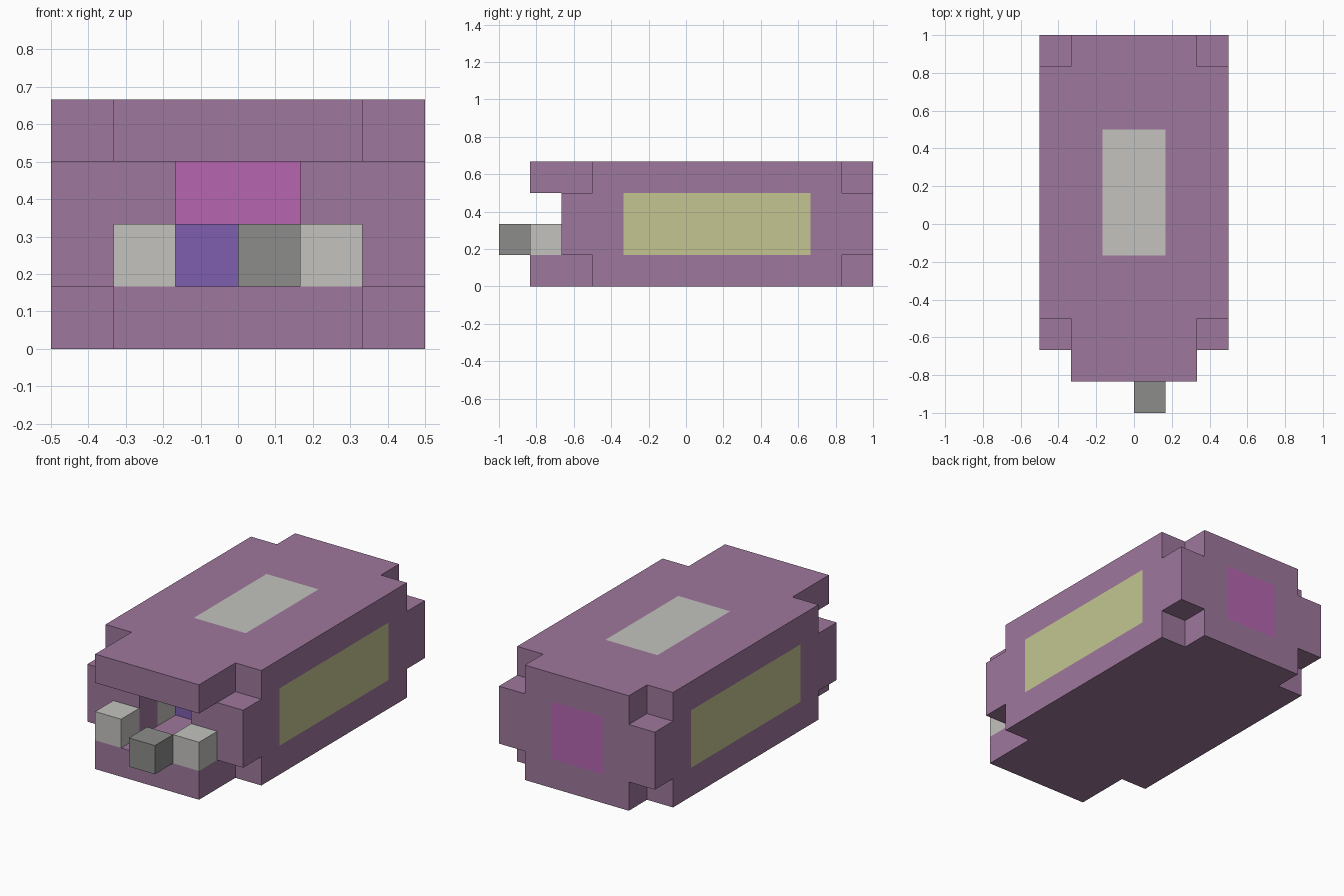
import bpy
import bmesh
from mathutils import Vector

U = 1 / 6                      # size of one block
ORIGIN = Vector((-0.5, -1, 0))

if "Cube" in bpy.data.objects:
    bpy.data.objects.remove(bpy.data.objects["Cube"], do_unlink=True)


def make_material(name, rgb):
    linear = [((c / 255 + 0.055) / 1.055) ** 2.4 for c in rgb] + [1]
    mat = bpy.data.materials.new(name)
    mat.use_nodes = True
    mat.diffuse_color = linear
    mat.node_tree.nodes["Principled BSDF"].inputs["Base Color"].default_value = linear
    return mat


MATS = {
    "mauve": make_material("mauve", (158, 119, 156)),
    "yellow": make_material("pale_yellow", (195, 197, 144)),
    "light": make_material("light_grey", (195, 194, 190)),
    "dark": make_material("dark_grey", (140, 140, 139)),
    "pink": make_material("magenta_pink", (182, 102, 176)),
    "violet": make_material("blue_violet", (126, 95, 174)),
}
ORDER = list(MATS)


def block_mesh(name, cells):
    """Skin a {cell: colour} dictionary, keeping only the exposed sides."""
    bm = bmesh.new()
    for cell, colour in cells.items():
        centre = Vector(cell) + Vector((0.5, 0.5, 0.5))
        for axis in range(3):
            for sign in (-1, 1):
                n = Vector((0, 0, 0))
                n[axis] = sign
                if tuple(int(c + d) for c, d in zip(cell, n)) in cells:
                    continue
                a = Vector((0, 0, 0))
                a[(axis + 1) % 3] = 0.5
                b = n.cross(a)
                mid = centre + n / 2
                corners = [mid - a - b, mid + a - b, mid + a + b, mid - a + b]
                face = bm.faces.new([bm.verts.new(ORIGIN + p * U) for p in corners])
                face.material_index = ORDER.index(colour)
    bmesh.ops.remove_doubles(bm, verts=bm.verts, dist=0.001)
    mesh = bpy.data.meshes.new(name)
    bm.to_mesh(mesh)
    bm.free()
    for key in ORDER:
        mesh.materials.append(MATS[key])
    obj = bpy.data.objects.new(name, mesh)
    bpy.context.collection.objects.link(obj)
    return obj


def in_hull(x, y, z):
    side = x in (0, 5)
    outer_layer = z in (0, 3)
    if side and outer_layer:           # notched long edges
        return 3 <= y < 11
    if side:
        return y >= 2
    if outer_layer:                    # roof and floor lips
        return y >= 1
    cabin = x in (2, 3) and y < 11     # open interior
    return y >= 2 and not cabin


def hull_colour(x, y, z):
    middle = x in (2, 3)
    if x in (0, 5) and z in (1, 2) and 4 <= y < 10:
        return "yellow"                # side windows
    if z == 3 and middle and 5 <= y < 9:
        return "light"                 # roof panel
    if y == 11 and middle and z in (1, 2):
        return "pink"                  # rear panel
    if x in (1, 4) and y == 3 and z == 1:
        return "light"                 # inner wall panels
    return "mauve"


# Main shell
hull = {(x, y, z): hull_colour(x, y, z)
        for x in range(6) for y in range(1, 12) for z in range(4)
        if in_hull(x, y, z)}
block_mesh("hull", hull)

# Small single blocks at the front and in the cabin
block_mesh("right_headlight", {(1, 1, 1): "light"})
block_mesh("left_headlight", {(4, 1, 1): "light"})
block_mesh("nose_block", {(3, 0, 1): "dark"})
block_mesh("cabin_seat", {(2, 4, 1): "violet"})
